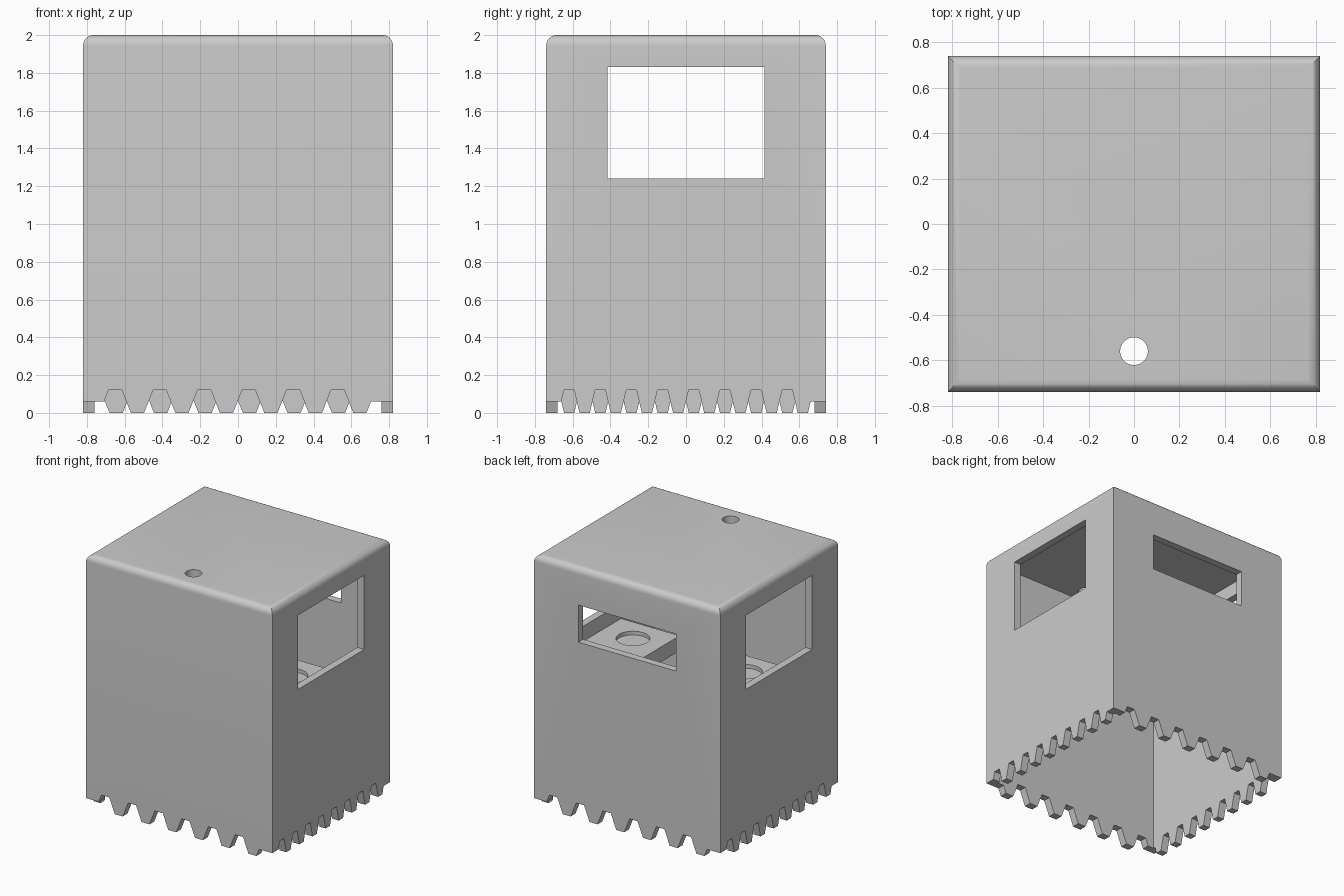
import bpy
import bmesh
from math import pi
from mathutils import Matrix, Vector

W, D, H = 0.82, 0.74, 2.0      # half width, half depth, height
T = 0.06                       # wall thickness

cube = bpy.data.objects.get("Cube")
if cube:
    bpy.data.objects.remove(cube, do_unlink=True)

grey = bpy.data.materials.new("light_grey")
grey.use_nodes = True
grey.diffuse_color = (0.6, 0.6, 0.6, 1)
grey.node_tree.nodes["Principled BSDF"].inputs["Base Color"].default_value = (0.6, 0.6, 0.6, 1)


def add_object(name, bm):
    bmesh.ops.recalc_face_normals(bm, faces=bm.faces)
    mesh = bpy.data.meshes.new(name)
    bm.to_mesh(mesh)
    bm.free()
    mesh.materials.append(grey)
    obj = bpy.data.objects.new(name, mesh)
    bpy.context.collection.objects.link(obj)
    return obj


def box(name, lo, hi, round_top=0):
    lo, hi = Vector(lo), Vector(hi)
    bm = bmesh.new()
    mat = Matrix.Translation((lo + hi) / 2) @ Matrix.Diagonal((hi - lo).to_4d())
    bmesh.ops.create_cube(bm, size=1, matrix=mat)
    if round_top:
        edges = [e for e in bm.edges if all(v.co.z > hi.z - 0.001 for v in e.verts)]
        bmesh.ops.bevel(bm, geom=edges, offset=round_top, segments=8,
                        profile=0.5, affect='EDGES')
    return add_object(name, bm)


def cylinder(name, center, radius, height):
    bm = bmesh.new()
    bmesh.ops.create_cone(bm, cap_ends=True, segments=48, radius1=radius, radius2=radius,
                          depth=height, matrix=Matrix.Translation(center))
    return add_object(name, bm)


def tooth_cutter(name, start, pitch, count, half_tip, wall, turn):
    """Prism below a toothed edge, built for the front and turned to its wall."""
    pts = [(-1, -0.2), (-1, T), (start - pitch / 4, T)]
    for k in range(count):
        c = start + k * pitch
        t = c + pitch / 2
        pts += [(c - half_tip, 2 * T), (c + half_tip, 2 * T), (t - half_tip, 0), (t + half_tip, 0)]
    pts += [(t + pitch / 4, T), (1, T), (1, -0.2)]
    bm = bmesh.new()
    face = bm.faces.new([bm.verts.new((x, -wall - 0.1, z)) for x, z in pts])
    ext = bmesh.ops.extrude_face_region(bm, geom=[face])
    moved = [g for g in ext["geom"] if isinstance(g, bmesh.types.BMVert)]
    bmesh.ops.translate(bm, vec=(0, 0.1 + T + 0.005, 0), verts=moved)
    bmesh.ops.rotate(bm, verts=bm.verts, matrix=Matrix.Rotation(turn, 3, 'Z'))
    return add_object(name, bm)


def cut(target, cutters):
    for c in cutters:
        mod = target.modifiers.new("cut", 'BOOLEAN')
        mod.operation = 'DIFFERENCE'
        mod.solver = 'EXACT'
        mod.object = c
    graph = bpy.context.evaluated_depsgraph_get()
    mesh = bpy.data.meshes.new_from_object(target.evaluated_get(graph))
    target.modifiers.clear()
    target.data = mesh
    for c in cutters:
        bpy.data.objects.remove(c, do_unlink=True)


def smooth(obj):
    bpy.ops.object.select_all(action='DESELECT')
    obj.select_set(True)
    bpy.context.view_layer.objects.active = obj
    bpy.ops.object.shade_smooth_by_angle(angle=pi / 6)


# Hollow housing with rounded top edges, windows, top hole and toothed rim
housing = box("housing", (-W, -D, -0.05), (W, D, H), 0.055)
cutters = [
    box("cavity_cutter", (T - W, T - D, -0.3), (W - T, D - T, H - T)),
    box("side_window_cutter", (-1, -0.415, 1.24), (1, 0.415, 1.83)),
    box("back_window_cutter", (-0.43, D - T - 0.1, 1.405), (0.43, D + 0.1, 1.70)),
    cylinder("top_hole_cutter", (0, -0.56, H), 0.061, 0.4),
]
for half in (0, pi):
    cutters.append(tooth_cutter("long_rim_cutter", -0.65, 0.2355, 6, 0.035, D, half))
    cutters.append(tooth_cutter("short_rim_cutter", -0.619, 0.165, 8, 0.027, W, half + pi / 2))
cut(housing, cutters)
smooth(housing)

# Inner ledges below the side windows, each with a round shallow recess
for side, s in (("left", 1), ("right", -1)):
    xs = sorted((s * 0.245, s * (W - T + 0.005)))
    ledge = box(side + "_ledge", (xs[0], -0.27, 1.0), (xs[1], 0.205, 1.12))
    cut(ledge, [cylinder("recess_cutter", (s * 0.495, -0.04, 1.14), 0.122, 0.1)])
    smooth(ledge)
